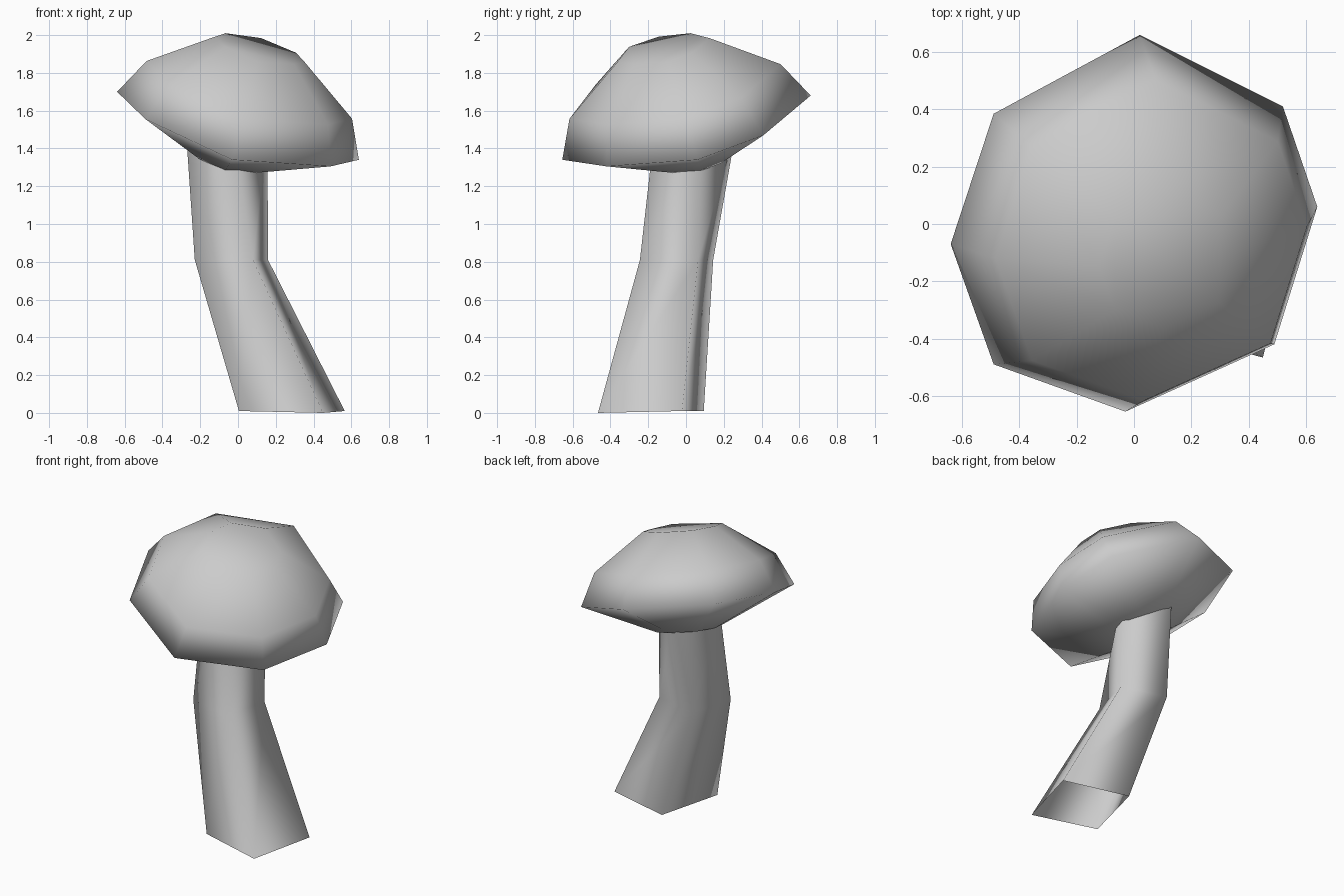
import bpy
from math import cos, sin, radians
from mathutils import Vector

if "Cube" in bpy.data.objects:
    bpy.data.objects.remove(bpy.data.objects["Cube"])

grey = bpy.data.materials.new("plain_grey")
grey.use_nodes = True
colour = (0.6, 0.6, 0.6, 1)
grey.diffuse_color = colour
grey.node_tree.nodes["Principled BSDF"].inputs["Base Color"].default_value = colour


def loft(name, rings, close_ends):
    """Join rings of equal point count with quads."""
    n = len(rings[0])
    verts = [p for ring in rings for p in ring]
    faces = [(k * n + i, k * n + (i + 1) % n, (k + 1) * n + (i + 1) % n, (k + 1) * n + i)
             for k in range(len(rings) - 1) for i in range(n)]
    if close_ends:
        faces.append(tuple(reversed(range(n))))
        faces.append(tuple(range(len(verts) - n, len(verts))))
    mesh = bpy.data.meshes.new(name)
    mesh.from_pydata(verts, [], faces)
    mesh.materials.append(grey)
    mesh.shade_smooth()
    obj = bpy.data.objects.new(name, mesh)
    bpy.context.collection.objects.link(obj)
    return obj


# Cap: one tilted eight-sided rim, repeated at several scales along the tilted axis
rim_centre = Vector((0, 0, 1.52))
rim = [Vector(p) for p in (
    (0.64, 0.06, 1.34), (0.52, 0.41, 1.47), (0.02, 0.66, 1.68), (-0.49, 0.385, 1.75),
    (-0.64, -0.07, 1.70), (-0.49, -0.49, 1.555), (-0.03, -0.655, 1.34), (0.49, -0.42, 1.305))]
cap_levels = (
    ((-0.06, 0.06, 1.335), 0.30),
    (rim_centre, 1.0),
    ((0.06, -0.06, 1.71), 0.85),
    ((0.115, -0.12, 1.925), 0.37))
loft("mushroom_cap",
     [[Vector(c) + (p - rim_centre) * s for p in rim] for c, s in cap_levels], True)

# Stem: bent, slightly twisted four-sided tube, open at the foot
stem_levels = (
    ((0.285, -0.186, 0.01), 0.325, 30.5),
    ((-0.035, -0.05, 0.81), 0.225, 30.5),
    ((-0.06, 0.05, 1.5), 0.218, 8))
loft("mushroom_stem",
     [[Vector(c) + Vector((cos(radians(a + 90 * i)), sin(radians(a + 90 * i)), 0)) * r
       + Vector((0, 0, -0.01 if c[2] < 0.1 and i == 3 else 0))
       for i in range(4)] for c, r, a in stem_levels], False)
